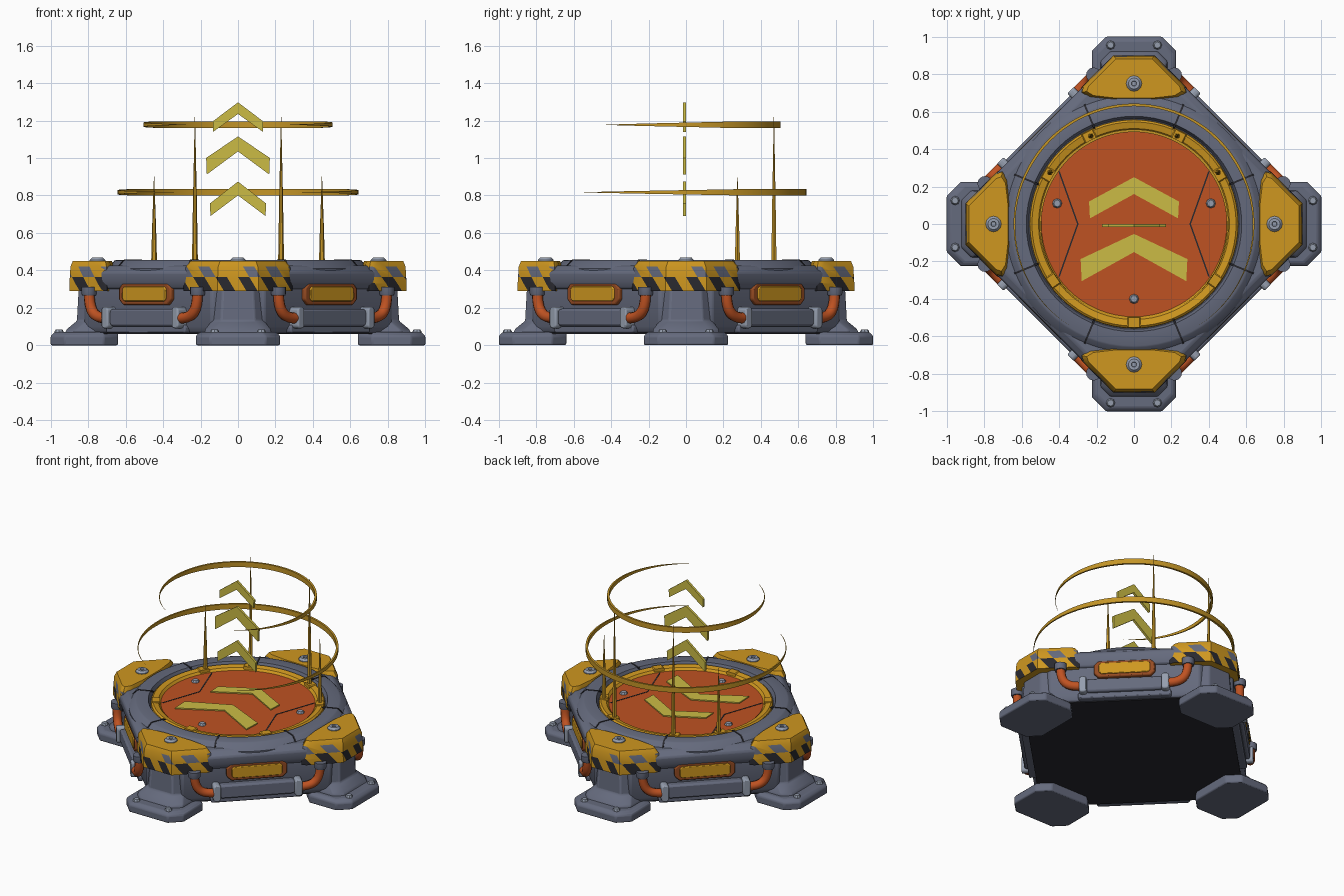
import bpy, bmesh, math
from math import sin, cos, pi, radians

cube = bpy.data.objects.get("Cube")
if cube:
    bpy.data.objects.remove(cube, do_unlink=True)


def material(name, *rgb):
    m = bpy.data.materials.new(name)
    m.use_nodes = True
    m.diffuse_color = (*rgb, 1)
    bsdf = next(n for n in m.node_tree.nodes if n.type == 'BSDF_PRINCIPLED')
    bsdf.inputs["Base Color"].default_value = (*rgb, 1)
    return m


GREY = material("slate grey", 0.13, 0.145, 0.205)
PALE = material("pale steel", 0.3, 0.34, 0.42)
DARK = material("near black", 0.022, 0.022, 0.028)
ORANGE = material("pad orange", 0.52, 0.085, 0.016)
RUST = material("frame rust", 0.3, 0.07, 0.016)
YELLOW = material("warm yellow", 0.62, 0.31, 0.014)
GLOW = material("energy gold", 0.55, 0.3, 0.02)
LIME = material("arrow yellow", 0.6, 0.5, 0.06)

AXES = ["front", "left", "back", "right"]
DIAGONALS = ["front_left", "back_left", "back_right", "front_right"]


def finish(name, bm, mats, bevel=0):
    bmesh.ops.recalc_face_normals(bm, faces=bm.faces)
    me = bpy.data.meshes.new(name)
    bm.to_mesh(me)
    bm.free()
    for m in mats:
        me.materials.append(m)
    me.polygons.foreach_set("use_smooth", [True] * len(me.polygons))
    me.set_sharp_from_angle(angle=radians(35))
    ob = bpy.data.objects.new(name, me)
    bpy.context.collection.objects.link(ob)
    if bevel:
        mod = ob.modifiers.new("soft_edges", 'BEVEL')
        mod.width, mod.segments, mod.limit_method = bevel, 2, 'ANGLE'
    return ob


def loft_bm(loops, closed=False):
    """Skin a list of equal point loops, capping the ends unless closed."""
    bm = bmesh.new()
    rows = [[bm.verts.new(p) for p in loop] for loop in loops]
    n = len(rows[0])
    pairs = list(zip(rows, rows[1:])) + ([(rows[-1], rows[0])] if closed else [])
    for a, b in pairs:
        for i in range(n):
            j = (i + 1) % n
            bm.faces.new((a[i], a[j], b[j], b[i]))
    if not closed:
        bm.faces.new(rows[0])
        bm.faces.new(rows[-1])
    return bm


def loft(name, loops, mat, bevel=0):
    return finish(name, loft_bm(loops), [mat], bevel)


def circle(r, z, x=0, y=0, n=64):
    return [(x + r * cos(2 * pi * i / n), y + r * sin(2 * pi * i / n), z) for i in range(n)]


def lathe(name, profile, mat, x=0, y=0, n=64):
    return loft(name, [circle(r, z, x, y, n) for r, z in profile], mat)


def bolt(name, x, y, z, r):
    return lathe(name, [(r, z - 0.02), (r, z), (r * 0.7, z + r * 0.4)], PALE, x, y, 8)


def octagon(w, lo, hi, c):
    """Chamfered rectangle, half width w, from lo to hi."""
    return [(-w + c, lo), (w - c, lo), (w, lo + c), (w, hi - c),
            (w - c, hi), (-w + c, hi), (-w, hi - c), (-w, lo + c)]


def slab(name, w, z0, z1, c, d0, d1, mat, bevel=0, x=0):
    """Upright chamfered plate facing the front, depth d0 to d1."""
    pts = octagon(w, z0, z1, c)
    return loft(name, [[(x + a, -d, z) for a, z in pts] for d in (d0, d1)], mat, bevel)


def diamond(d, corner, z):
    """Diamond outline with cut corners: d is the flat distance."""
    w = d * math.sqrt(2) - corner
    return [(c * x - s * y, s * x + c * y, z) for c, s in ((1, 0), (0, 1), (-1, 0), (0, -1))
            for x, y in ((corner, -w), (corner, w))]


def spin(ob, names, start):
    """Repeat a front-facing part around the four sides."""
    base = ob.name
    for k, side in enumerate(names):
        o = ob if k == 0 else ob.copy()
        if k:
            bpy.context.collection.objects.link(o)
        o.name = side + "_" + base
        o.rotation_euler.z = radians(start + 90 * k)


# Hull, underside and deck
loft("hull", [diamond(0.66, 0.8, 0.065), diamond(0.68, 0.82, 0.1), diamond(0.68, 0.82, 0.31)], GREY, 0.01)
loft("underside", [diamond(0.655, 0.79, 0.06), diamond(0.655, 0.79, 0.068)], DARK)
loft("deck", [diamond(0.69, 0.84, 0.3), diamond(0.71, 0.86, 0.34), diamond(0.71, 0.86, 0.39),
              diamond(0.67, 0.82, 0.425)], GREY, 0.01)

# Round top: collar, yellow rim, orange pad
lathe("collar", [(0.7, 0.33), (0.7, 0.41), (0.66, 0.452), (0.65, 0.456), (0.575, 0.456), (0.56, 0.42)], GREY)
lathe("rim", [(0.56, 0.4), (0.556, 0.44), (0.545, 0.45), (0.51, 0.442), (0.495, 0.425)], YELLOW)
lathe("pad", [(0.495, 0.4), (0.495, 0.428)], ORANGE)
seam_path = [(0.56, 0.459), (0.65, 0.459), (0.662, 0.455), (0.704, 0.411), (0.704, 0.34)]
for a, label in ((-22.5, "seam_a"), (22.5, "seam_b")):
    s = loft(label, [[(-0.005, -r, z), (0.005, -r, z), (0.005, 0.01 - r, z - 0.009),
                      (-0.005, 0.01 - r, z - 0.009)] for r, z in seam_path], DARK)
    spin(s, AXES, a)
for a in (30, 63, 117, 150, 215, 270, 325):
    c = slab("rim_clip", 0.035, 0.43, 0.453, 0.006, 0.5, 0.552, YELLOW)
    c.rotation_euler.z = radians(a + 90)

# Pad joints and bolts
for s, side in ((1, "left"), (-1, "right")):
    joint = [(0.4, -0.28), (0.3, 0), (0.4, 0.28)]
    loft(side + "_pad_joint", [[(s * x - 0.004, y, 0.425), (s * x + 0.004, y, 0.425),
                                (s * x + 0.004, y, 0.43), (s * x - 0.004, y, 0.43)] for x, y in joint], DARK)
    bolt(side + "_pad_bolt", s * 0.41, 0.11, 0.432, 0.026)
bolt("front_pad_bolt", 0, -0.4, 0.432, 0.026)

# Feet with ankles and bolts
foot = [(0.225, -1.0, 0), (0.225, -1.0, 0.05), (0.205, -0.98, 0.07)]
spin(loft("foot", [[(x, y, z) for x, y in octagon(w, lo, -0.64, 0.075)] for w, lo, z in foot], GREY, 0.008),
     AXES, 0)
ankle = [(0.18, -0.925, 0.06), (0.175, -0.915, 0.085), (0.14, -0.86, 0.13), (0.13, -0.85, 0.31)]
spin(loft("ankle", [[(x, y, z) for x, y in octagon(w, lo, -0.64, 0.05)] for w, lo, z in ankle], GREY, 0.008),
     AXES, 0)
for s in (-1, 1):
    spin(bolt("foot_bolt", s * 0.125, -0.955, 0.075, 0.024), AXES, 0)

# Corner caps with hazard stripes
outline = [(-0.29, -0.7), (-0.28, -0.73), (-0.11, -0.9), (0.11, -0.9), (0.28, -0.73), (0.29, -0.7),
           (0.25, -0.675), (0.12, -0.66), (-0.12, -0.66), (-0.25, -0.675)]
cap = loft_bm([[(x * k, -0.76 + (y + 0.76) * k, z) for x, y in outline]
               for k, z in ((1, 0.29), (1, 0.33), (0.96, 0.42), (0.87, 0.45))])


def cut(co, no):
    bmesh.ops.bisect_plane(cap, geom=cap.verts[:] + cap.edges[:] + cap.faces[:], plane_co=co, plane_no=no)


PERIOD, SLANT, SPLIT = 0.12, 0.6, 0.365
cut((0, 0, SPLIT), (0, 0, 1))
for i in range(-4, 5):
    for part in (0, 0.5):
        cut(((i + part) * PERIOD, 0, SPLIT), (1, 0, SLANT))
cap.normal_update()
for f in cap.faces:
    c = f.calc_center_median()
    phase = ((c.x + SLANT * (c.z - SPLIT)) / PERIOD) % 1
    if abs(f.normal.z) < 0.6 and c.z < 0.42:
        if c.z < SPLIT and phase < 0.5:
            f.material_index = 1
        elif c.z > SPLIT and phase > 0.5 and abs(c.x) > 0.06:
            f.material_index = 2
spin(finish("corner_cap", cap, [YELLOW, DARK, GREY]), AXES, 0)
spin(lathe("cap_bolt", [(0.042, 0.43), (0.042, 0.455), (0.03, 0.468), (0.014, 0.468), (0.012, 0.46)],
           PALE, 0, -0.75, 12), AXES, 0)

# Side panels: lamp, bumper, clamps and hoses
spin(slab("lamp_frame", 0.197, 0.215, 0.333, 0.03, 0.64, 0.705, RUST, 0.008), DIAGONALS, 45)
spin(slab("lamp", 0.165, 0.235, 0.315, 0.015, 0.66, 0.712, YELLOW, 0.005), DIAGONALS, 45)
spin(slab("bumper", 0.26, 0.1, 0.195, 0.025, 0.64, 0.725, GREY, 0.012), DIAGONALS, 45)
spin(slab("lower_sill", 0.3, 0.065, 0.11, 0.01, 0.6, 0.7, GREY, 0.01), DIAGONALS, 45)
for s in (-1, 1):
    spin(slab("clamp", 0.025, 0.09, 0.205, 0.012, 0.66, 0.745, PALE, 0.008, s * 0.265), DIAGONALS, 45)
    spin(lathe("hose_collar", [(0.036, 0.265), (0.04, 0.275), (0.04, 0.31)], GREY, s * 0.41, -0.715, 16),
         DIAGONALS, 45)
    cu = bpy.data.curves.new("hose", 'CURVE')
    cu.dimensions, cu.bevel_depth, cu.bevel_resolution = '3D', 0.029, 3
    cu.use_fill_caps = True
    sp = cu.splines.new('BEZIER')
    sp.bezier_points.add(1)
    for p, co, h in zip(sp.bezier_points, ((0.41, 0.3), (0.27, 0.145)), ((0, 0.13), (0.1, 0))):
        x, z = co
        p.co = (s * x, -0.715, z)
        first = h[0] == 0
        p.handle_right = (s * x, -0.715, z - h[1]) if first else (s * (x - h[0]), -0.715, z)
        p.handle_left = (s * x, -0.715, z + h[1]) if first else (s * (x + h[0]), -0.715, z)
    cu.materials.append(ORANGE)
    hose = bpy.data.objects.new("hose", cu)
    bpy.context.collection.objects.link(hose)
    spin(hose, DIAGONALS, 45)


# Floating open rings, fading to points at the front
def energy_ring(name, r, z):
    loops, n = [], 72
    for i in range(n + 1):
        t = 2 * i / n - 1
        a = pi / 2 + t * radians(148)
        k = min(1, 0.02 + (1 - abs(t)) * 1.6)
        h, w = 0.018 * k, 0.014 * k
        loops.append([(q * cos(a), q * sin(a), v) for q, v in
                      ((r, z - h), (r, z + h), (r - w, z + h), (r - w, z - h))])
    loft(name, loops, GLOW)


energy_ring("lower_energy_ring", 0.643, 0.817)
energy_ring("upper_energy_ring", 0.505, 1.178)

# Tapered light spikes
for x, y, top, label in ((0.23, 0.47, 1.22, "tall"), (0.448, 0.275, 0.9, "short")):
    for s, side in ((1, "left"), (-1, "right")):
        lathe(side + "_" + label + "_spike", [(0.016, 0.43), (0.011, 0.43 + (top - 0.43) * 0.4), (0.001, top)],
              GLOW, s * x, y, 6)


# Chevron arrows: upright in the air and flat on the pad
def chevron(name, w, top, inner, tip_hi, tip_lo, upright):
    pts = [(0, top), (w, tip_hi), (w * 0.98, tip_lo), (0, inner), (-w * 0.98, tip_lo), (-w, tip_hi)]
    if upright:
        loops = [[(x, y, v) for x, v in pts] for y in (-0.016, 0.001)]
    else:
        loops = [[(x, v, z) for x, v in pts] for z in (0.427, 0.436)]
    loft(name, loops, LIME)


chevron("low_arrow", 0.15, 0.874, 0.8, 0.757, 0.69, True)
chevron("middle_arrow", 0.17, 1.115, 1.035, 1.0, 0.912, True)
chevron("high_arrow", 0.135, 1.297, 1.235, 1.195, 1.14, True)
chevron("back_pad_arrow", 0.24, 0.25, 0.16, 0.12, 0.03, False)
chevron("front_pad_arrow", 0.285, -0.053, -0.15, -0.187, -0.305, False)
